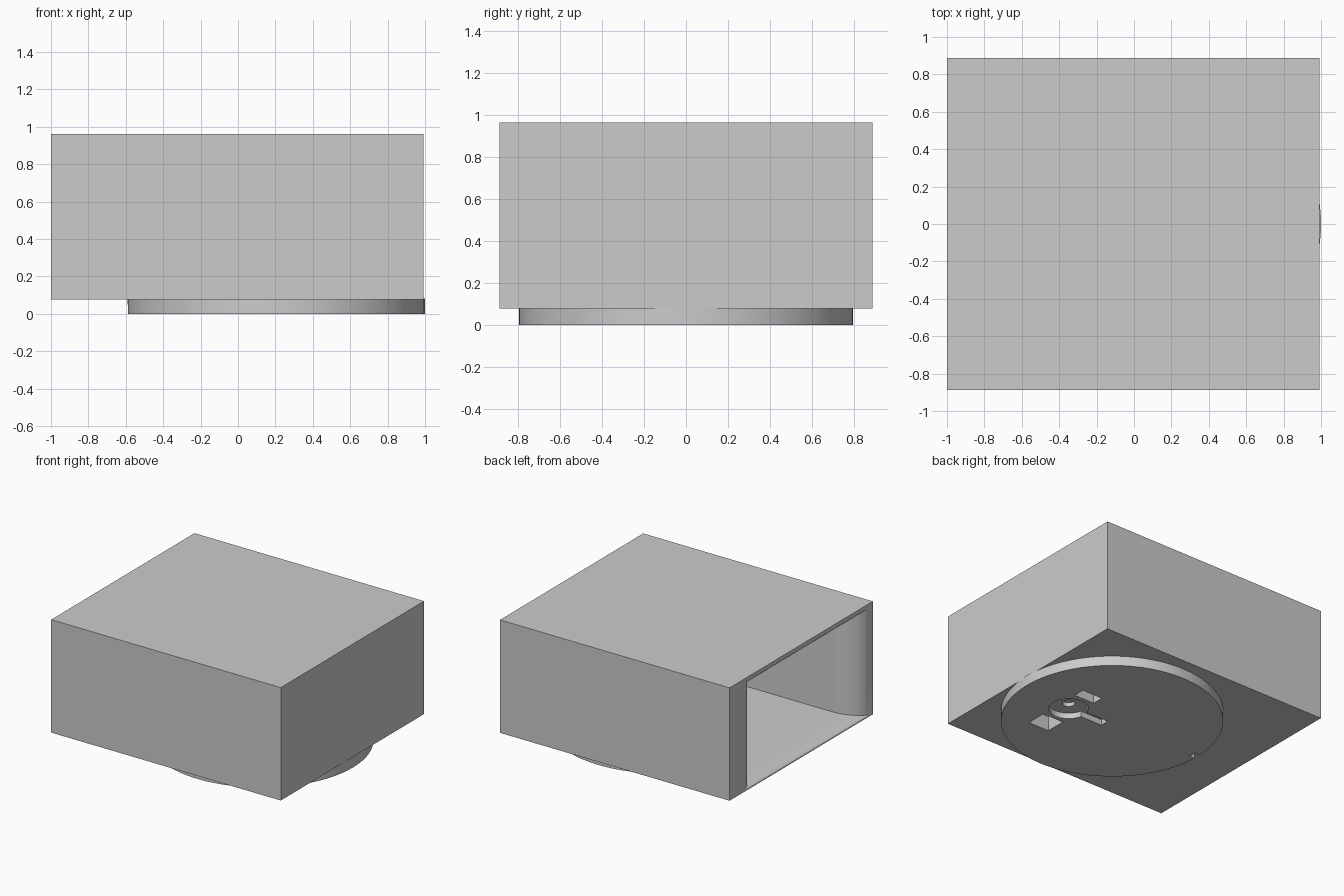
import bpy, bmesh, math
from mathutils import Vector

if "Cube" in bpy.data.objects:
    bpy.data.objects.remove(bpy.data.objects["Cube"], do_unlink=True)

grey = bpy.data.materials.new("plain_grey")
grey.use_nodes = True
grey.diffuse_color = (0.6, 0.6, 0.6, 1)
grey.node_tree.nodes["Principled BSDF"].inputs["Base Color"].default_value = (0.6, 0.6, 0.6, 1)


def make(name, bm):
    bmesh.ops.recalc_face_normals(bm, faces=bm.faces)
    mesh = bpy.data.meshes.new(name)
    bm.to_mesh(mesh)
    bm.free()
    mesh.materials.append(grey)
    ob = bpy.data.objects.new(name, mesh)
    bpy.context.collection.objects.link(ob)
    return ob


def loft(name, rings):
    """Skin a list of point rings and cap both ends."""
    bm = bmesh.new()
    loops = [[bm.verts.new(p) for p in ring] for ring in rings]
    n = len(loops[0])
    for a, b in zip(loops, loops[1:]):
        for i in range(n):
            j = (i + 1) % n
            bm.faces.new((a[i], a[j], b[j], b[i]))
    bm.faces.new(loops[0])
    bm.faces.new(loops[-1])
    return make(name, bm)


def section(x, y0, y1, z0, z1):
    return [(x, y0, z0), (x, y1, z0), (x, y1, z1), (x, y0, z1)]


def block(name, x0, x1, y0, y1, z0, z1):
    return loft(name, [section(x, y0, y1, z0, z1) for x in (x0, x1)])


def cylinder(name, x, y, r, z0, z1, n):
    angles = [math.tau * i / n for i in range(n)]
    return loft(name, [[(x + r * math.cos(a), y + r * math.sin(a), z) for a in angles]
                       for z in (z0, z1)])


def cut(target, cutter):
    cutter.hide_render = True
    mod = target.modifiers.new("cut", "BOOLEAN")
    mod.operation = "DIFFERENCE"
    mod.solver = "EXACT"
    mod.object = cutter
    bpy.context.view_layer.objects.active = target
    bpy.ops.object.modifier_apply(modifier=mod.name)


def smooth(ob):
    bpy.ops.object.select_all(action="DESELECT")
    ob.select_set(True)
    bpy.context.view_layer.objects.active = ob
    bpy.ops.object.shade_smooth_by_angle(angle=math.radians(30))


# Outer housing and round base
LEFT, RIGHT, HALF, LOW, TOP = -1.0, 0.993, 0.888, 0.077, 0.963
housing = block("housing", LEFT, RIGHT, -HALF, HALF, LOW, TOP)
base = cylinder("round_base", 0.205, 0, 0.795, 0, LOW + 0.004, 96)

# Flared mouth on the -x side, straight duct, rounded blind end
rings = [section(LEFT - 0.05, -HALF + 0.004, 0.73, LOW + 0.004, TOP - 0.004)]
steps = 14
for i in range(steps + 1):
    t = math.pi / 2 * i / steps
    s, depth = math.sin(t), 0.22 * (1 - math.cos(t))
    rings.append(section(LEFT + depth, -HALF + 0.004 + 0.196 * s, 0.73 - 0.2 * s,
                         LOW + 0.004 + 0.035 * s, TOP - 0.004 - 0.11 * s))
mid, half = -0.079, 0.609
for i in range(steps):
    t = math.pi / 2 * i / steps
    w = half * math.cos(t)
    rings.append(section(0.2 + half * math.sin(t), mid - w, mid + w,
                         LOW + 0.039, TOP - 0.114))
duct = loft("duct_cutter", rings)
cut(housing, duct)

# Pockets and keyhole recess in the underside
cutters = [duct]
for name, size in (("wide_pocket", (0.465, 0.645, -0.40, -0.24)),
                   ("narrow_pocket", (0.47, 0.645, 0.11, 0.20))):
    pocket = block(name + "_cutter", *size, -0.02, 0.15)
    cut(housing, pocket)
    cut(base, pocket)
    cutters.append(pocket)
recesses = [
    cylinder("dial_cutter", 0.556, -0.066, 0.142, -0.02, 0.045, 40),
    block("slot_cutter", 0.225, 0.5, -0.095, -0.025, -0.02, 0.045),
    block("notch_cutter", -0.65, -0.545, -0.03, 0.03, -0.02, 0.05),
    cylinder("screw_hole_cutter", 0.556, -0.066, 0.045, -0.02, 0.075, 24),
]
for recess in recesses:
    cut(base, recess)
for helper in cutters + recesses:
    bpy.data.objects.remove(helper, do_unlink=True)

for ob in (housing, base):
    smooth(ob)
